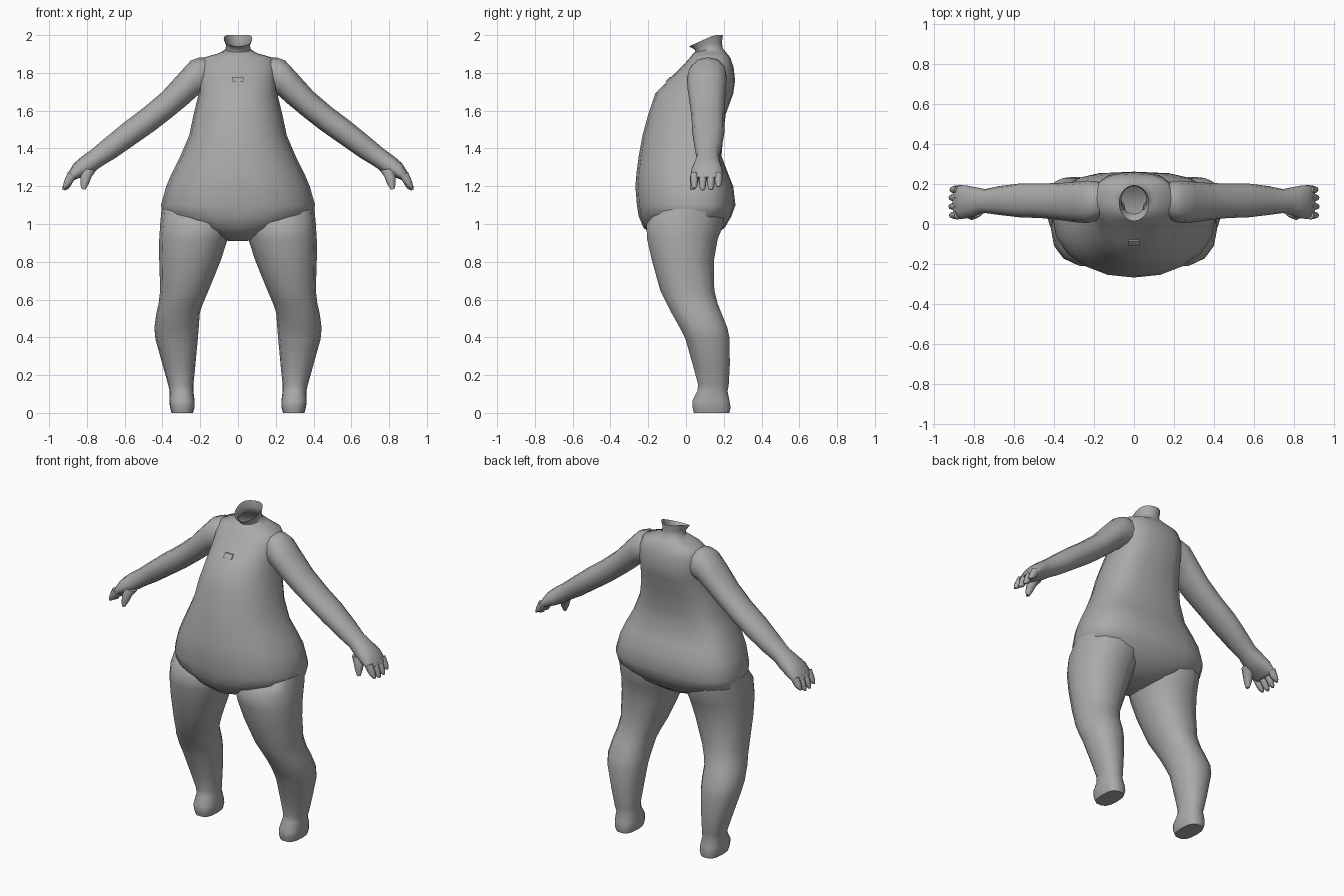
import bpy, bmesh, math
from mathutils import Vector

skin = bpy.data.materials.new("plain_grey")
skin.diffuse_color = (0.40, 0.40, 0.40, 1)


def spow(v, e):
    return math.copysign(abs(v) ** e, v)


def ring(c, u, front, back, n, ef=1.0, eb=1.0):
    """Closed section: u is the half axis, front/back are y distances from c."""
    pts = []
    for i in range(n):
        a = 2 * math.pi * i / n
        e = ef if math.sin(a) < 0 else eb
        s = spow(math.sin(a), e)
        p = c + u * spow(math.cos(a), e)
        p.y += s * (front if s < 0 else back)
        pts.append(p)
    return pts


def loft(name, rings, cap_start=True, cap_end=True, mirror=False, angle=60):
    bm = bmesh.new()
    vs = [[bm.verts.new(p) for p in r] for r in rings]
    n = len(vs[0])
    for a, b in zip(vs, vs[1:]):
        for i in range(n):
            j = (i + 1) % n
            bm.faces.new((a[i], a[j], b[j], b[i]))
    if cap_start:
        bm.faces.new(vs[0][::-1])
    if cap_end:
        bm.faces.new(vs[-1])
    if mirror:
        geo = bmesh.ops.duplicate(bm, geom=bm.verts[:] + bm.edges[:] + bm.faces[:])["geom"]
        for v in geo:
            if isinstance(v, bmesh.types.BMVert):
                v.co.x *= -1
    bmesh.ops.recalc_face_normals(bm, faces=bm.faces[:])
    me = bpy.data.meshes.new(name)
    bm.to_mesh(me)
    bm.free()
    me.materials.append(skin)
    ob = bpy.data.objects.new(name, me)
    bpy.context.collection.objects.link(ob)
    bpy.ops.object.select_all(action='DESELECT')
    ob.select_set(True)
    bpy.context.view_layer.objects.active = ob
    bpy.ops.object.shade_smooth_by_angle(angle=math.radians(angle))
    return ob


# Torso: height, half width, front y, widest y, back y
torso = [
    (0.91, 0.05, -0.10, 0.00, 0.08), (0.935, 0.13, -0.17, 0.00, 0.14),
    (0.98, 0.25, -0.225, 0.02, 0.205), (1.04, 0.395, -0.25, 0.04, 0.24),
    (1.10, 0.408, -0.26, 0.04, 0.262), (1.20, 0.38, -0.268, 0.04, 0.25),
    (1.27, 0.35, -0.262, 0.04, 0.222), (1.36, 0.305, -0.25, 0.03, 0.188),
    (1.47, 0.258, -0.23, 0.03, 0.197), (1.58, 0.235, -0.20, 0.04, 0.21),
    (1.69, 0.208, -0.163, 0.08, 0.25), (1.76, 0.205, -0.095, 0.10, 0.26),
    (1.83, 0.205, -0.025, 0.11, 0.252), (1.88, 0.185, 0.02, 0.12, 0.235),
    (1.905, 0.10, 0.04, 0.12, 0.215),
]
rings = [ring(Vector((0, c, z)), Vector((w, 0, 0)), c - f, b - c, 20, 0.9, 0.72)
         for z, w, f, c, b in torso]


# Open neck with a rim that rises to the back
def neck_ring(w, f, b, zf, zb):
    r = ring(Vector((0, (f + b) / 2, 0)), Vector((w, 0, 0)), (b - f) / 2, (b - f) / 2, 20)
    for p in r:
        p.z = zf + (zb - zf) * min(1, 1.35 * (p.y - f) / (b - f))
    return r


rings += [neck_ring(0.066, 0.05, 0.195, 1.91, 1.93),
          neck_ring(0.064, 0.045, 0.19, 1.925, 1.96),
          neck_ring(0.076, 0.015, 0.195, 1.94, 2.0)]
loft("torso", rings, cap_end=False)

# Legs: height, inner x, outer x, front y, back y
legs = [
    (1.08, 0.05, 0.405, -0.15, 0.20), (1.0, 0.03, 0.412, -0.215, 0.205),
    (0.92, 0.055, 0.417, -0.21, 0.172), (0.81, 0.09, 0.417, -0.185, 0.152),
    (0.65, 0.155, 0.412, -0.14, 0.153), (0.58, 0.185, 0.42, -0.105, 0.17),
    (0.53, 0.202, 0.432, -0.08, 0.19), (0.45, 0.208, 0.443, -0.035, 0.222),
    (0.39, 0.213, 0.437, -0.005, 0.234), (0.25, 0.226, 0.398, 0.035, 0.234),
    (0.15, 0.236, 0.37, 0.062, 0.228), (0.115, 0.236, 0.362, 0.058, 0.222),
    (0.065, 0.23, 0.364, 0.032, 0.232), (0.03, 0.23, 0.36, 0.032, 0.238),
    (0.0, 0.238, 0.352, 0.04, 0.232),
]
rings = []
for z, x0, x1, f, b in legs:
    h = (b - f) / 2
    e = 0.75 if z < 0.1 else 0.9
    rings.append(ring(Vector(((x0 + x1) / 2, (f + b) / 2, z)),
                      Vector(((x1 - x0) / 2, 0, 0)), h, h, 14, e, e))
loft("legs", rings, mirror=True)


# Limb along the arm: upper x, z, lower x, z, front y, back y
def limb(name, rows, n=12, e=0.9):
    rings = []
    for tx, tz, bx, bz, f, b in rows:
        h = (b - f) / 2
        rings.append(ring(Vector(((tx + bx) / 2, (f + b) / 2, (tz + bz) / 2)),
                          Vector(((tx - bx) / 2, 0, (tz - bz) / 2)), h, h, n, e, e))
    return loft(name, rings, mirror=True)


limb("arms", [
    (0.13, 1.875, 0.13, 1.70, 0.05, 0.20), (0.205, 1.882, 0.185, 1.69, 0.015, 0.215),
    (0.25, 1.865, 0.215, 1.68, 0.005, 0.217), (0.31, 1.80, 0.265, 1.635, 0.008, 0.212),
    (0.40, 1.70, 0.35, 1.565, 0.02, 0.205), (0.50, 1.615, 0.44, 1.495, 0.03, 0.203),
    (0.60, 1.54, 0.54, 1.425, 0.033, 0.203), (0.70, 1.458, 0.645, 1.352, 0.045, 0.19),
    (0.775, 1.395, 0.715, 1.31, 0.055, 0.175), (0.83, 1.355, 0.765, 1.275, 0.04, 0.185),
    (0.87, 1.32, 0.81, 1.255, 0.027, 0.193), (0.90, 1.27, 0.85, 1.24, 0.025, 0.195),
    (0.908, 1.25, 0.868, 1.232, 0.03, 0.19),
])

# Four fingers and a thumb on each hand
for i, (y, tip) in enumerate([(0.044, 0.0), (0.088, 0.01), (0.132, 0.008), (0.172, -0.008)]):
    limb("finger_%d" % (i + 1), [
        (0.90, 1.275, 0.855, 1.25, y - 0.021, y + 0.021),
        (0.918, 1.235, 0.875, 1.22, y - 0.02, y + 0.02),
        (0.926 + tip / 3, 1.205 - tip, 0.895, 1.198 - tip, y - 0.016, y + 0.016),
        (0.926 + tip / 3, 1.19 - tip, 0.914, 1.188 - tip, y - 0.008, y + 0.008)], 8, 1.0)
limb("thumb", [
    (0.83, 1.295, 0.75, 1.285, 0.035, 0.10), (0.835, 1.25, 0.775, 1.25, 0.022, 0.08),
    (0.835, 1.215, 0.79, 1.212, 0.02, 0.062),
    (0.828, 1.185, 0.808, 1.182, 0.022, 0.045)], 8, 1.0)

# Small flat plate on the chest
plate = []
for off in (0.004, -0.004):
    plate.append([Vector((x, y + off, z)) for x, y, z in
                  ((-0.028, -0.105, 1.755), (0.028, -0.105, 1.755),
                   (0.028, -0.084, 1.777), (-0.028, -0.084, 1.777))])
loft("chest_plate", plate, angle=30)
